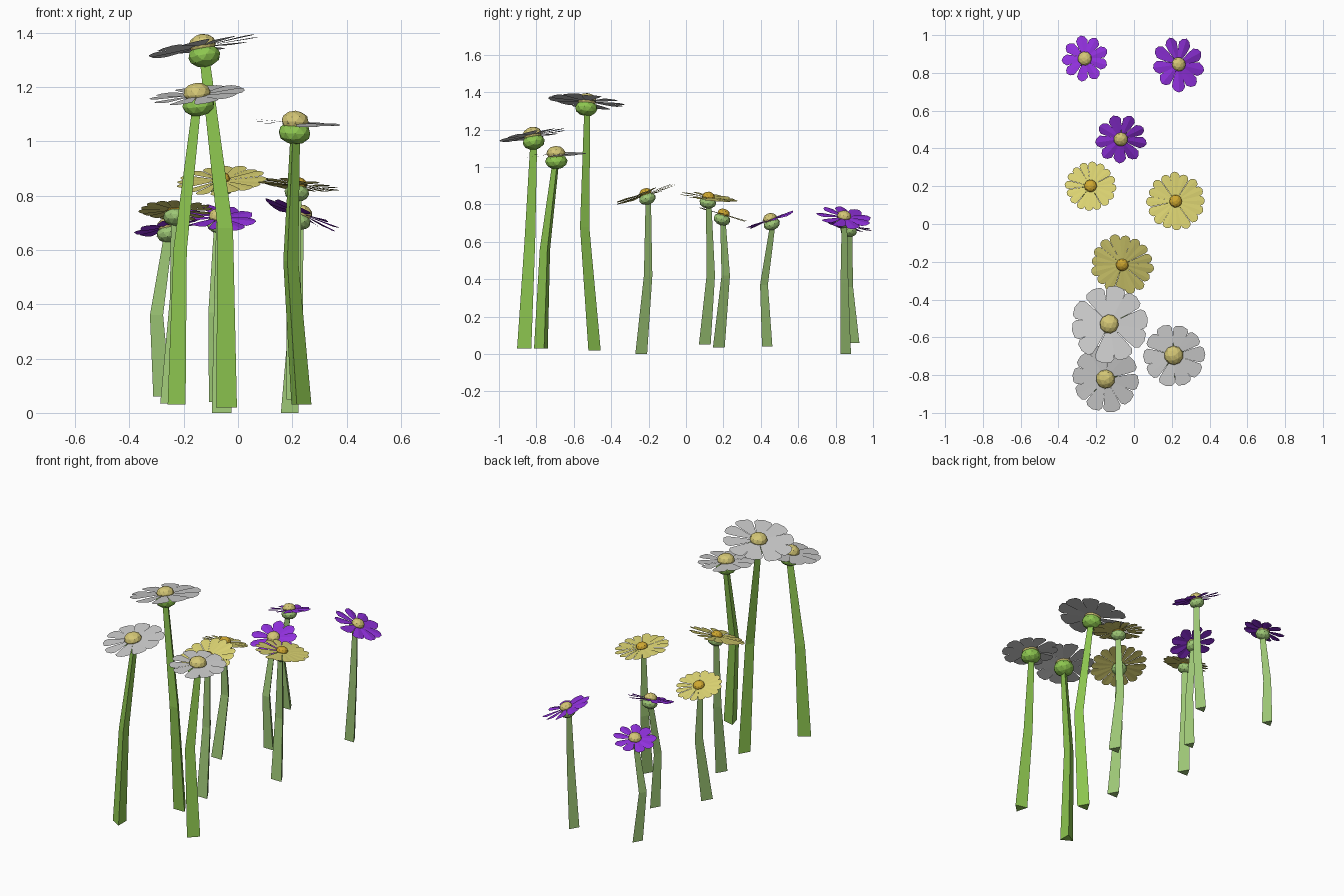
import bpy, bmesh, math, random
from mathutils import Vector, Matrix

if "Cube" in bpy.data.objects:
    bpy.data.objects.remove(bpy.data.objects["Cube"])

random.seed(4)


def material(name, rgb):
    m = bpy.data.materials.new(name)
    m.diffuse_color = (*rgb, 1)
    m.use_nodes = True
    m.node_tree.nodes["Principled BSDF"].inputs["Base Color"].default_value = m.diffuse_color
    return m


GREEN = material("stem_green", (0.27, 0.57, 0.08))
PALE_GREEN = material("pale_stem_green", (0.34, 0.57, 0.18))
TAN = material("centre_tan", (0.66, 0.57, 0.18))
GOLD = material("centre_gold", (0.64, 0.40, 0.03))
YELLOW = material("petal_yellow", (0.72, 0.66, 0.17))
PURPLE = material("petal_purple", (0.28, 0.03, 0.72))


def finish(name, bm, mat, matrix=None):
    bmesh.ops.recalc_face_normals(bm, faces=bm.faces)
    me = bpy.data.meshes.new(name)
    bm.to_mesh(me)
    bm.free()
    ob = bpy.data.objects.new(name, me)
    bpy.context.collection.objects.link(ob)
    if matrix:
        ob.matrix_world = matrix
    if mat:
        me.materials.append(mat)


# Triangular, tapering stem through three points
def stem(name, points, radii, turn, mat):
    bm = bmesh.new()
    rings = []
    for p, r in zip(points, radii):
        rings.append([bm.verts.new((p[0] + r * math.cos(a), p[1] + r * math.sin(a), p[2]))
                      for a in (math.radians(turn + 120 * i) for i in range(3))])
    for lo, hi in zip(rings, rings[1:]):
        for i in range(3):
            j = (i + 1) % 3
            bm.faces.new((lo[i], lo[j], hi[j], hi[i]))
    bm.faces.new(rings[0])
    bm.faces.new(rings[-1])
    finish(name, bm, mat)


# Faceted flattened ball used for the centre and the green cup
def ball(name, radius, height, offset, mat, frame):
    bm = bmesh.new()
    bmesh.ops.create_icosphere(bm, subdivisions=2, radius=radius)
    bmesh.ops.scale(bm, vec=(1, 1, height / radius), verts=bm.verts)
    bmesh.ops.translate(bm, vec=(0, 0, offset), verts=bm.verts)
    finish(name, bm, mat, frame)


# Ring of thin petals; profile = (radius, share of the half angle)
def petals(name, count, radius, profile, tip, fold, twist, mat, frame):
    bm = bmesh.new()
    half = math.pi / count
    for k in range(count):
        base = 2 * half * k + random.uniform(-0.08, 0.08) * half
        scale = radius * random.uniform(0.97, 1.02)
        lift = random.uniform(-0.025, 0.025)

        def point(r, share):
            a = base + half * share
            d = r * scale
            z = d * lift + d * half * share * twist - d * abs(share) * fold
            return bm.verts.new((d * math.cos(a), d * math.sin(a), z))

        rows = [[point(r, -s), point(r * (1 + (tip - 1) * (r > 0.9)), 0), point(r, s)]
                for r, s in profile]
        for a, b in zip(rows, rows[1:]):
            bm.faces.new((a[0], b[0], b[1], a[1]))
            bm.faces.new((a[1], b[1], b[2], a[2]))
    finish(name, bm, mat, frame)


# kind: petal count, profile, tip, fold, twist, petal / centre / stem materials,
#       centre radius, cup radius, stem radii
KINDS = {
    "grey": (10, [(0.1, 1), (0.6, 1), (0.88, 0.93), (0.97, 0.65)], 1.03, 0.0, 0.06,
             None, TAN, GREEN, 0.051, 0.06, (0.044, 0.033, 0.021)),
    "yellow": (16, [(0.1, 1), (0.84, 1), (0.93, 0.8), (0.98, 0.4)], 1.02, 0.01, 0.06,
               YELLOW, GOLD, PALE_GREEN, 0.034, 0.046, (0.042, 0.03, 0.019)),
    "purple": (9, [(0.1, 1), (0.55, 1), (0.83, 0.85), (0.95, 0.45)], 1.06, 0.05, 0.12,
               PURPLE, TAN, PALE_GREEN, 0.038, 0.045, (0.037, 0.028, 0.019)),
}

# kind, head, head tilt (x, y), petal radius, stem base, stem bend, stem turn
FLOWERS = [
    ("grey", (-0.13, -0.53, 1.35), (-0.17, 0.09), 0.208, (-0.042, -0.50, 0.02), (-0.047, -0.55, 0.68), 90),
    ("grey", (-0.15, -0.82, 1.17), (-0.11, -0.17), 0.18, (-0.215, -0.865, 0.03), (-0.205, -0.835, 0.60), 180),
    ("grey", (0.21, -0.695, 1.067), (0.05, -0.05), 0.165, (0.228, -0.77, 0.03), (0.19, -0.75, 0.56), 15),
    ("yellow", (-0.062, -0.215, 0.857), (-0.08, -0.33), 0.168, (-0.06, -0.25, 0.0), (-0.062, -0.21, 0.42), 90),
    ("yellow", (0.22, 0.12, 0.838), (0.12, 0.13), 0.155, (0.215, 0.09, 0.05), (0.205, 0.125, 0.42), 90),
    ("yellow", (-0.23, 0.20, 0.747), (0.0, 0.30), 0.136, (-0.25, 0.165, 0.035), (-0.225, 0.205, 0.42), 90),
    ("purple", (-0.07, 0.45, 0.72), (0.05, -0.36), 0.138, (-0.075, 0.425, 0.04), (-0.085, 0.41, 0.37), 90),
    ("purple", (0.235, 0.845, 0.733), (0.42, 0.13), 0.148, (0.19, 0.845, 0.0), (0.215, 0.84, 0.38), 90),
    ("purple", (-0.26, 0.875, 0.685), (-0.17, 0.20), 0.126, (-0.28, 0.89, 0.06), (-0.30, 0.865, 0.36), 90),
]

for n, (kind, head, tilt, radius, base, bend, turn) in enumerate(FLOWERS, 1):
    count, profile, tip, fold, twist, petal, centre, green, r_centre, r_cup, radii = KINDS[kind]
    axis = Vector((tilt[0], tilt[1], 1)).normalized()
    spin = Matrix.Rotation(random.uniform(0, 6), 4, 'Z')
    frame = (Matrix.Translation(head)
             @ Vector((0, 0, 1)).rotation_difference(axis).to_matrix().to_4x4() @ spin)
    top = Vector(head) - axis * r_cup * 0.6
    stem(f"{kind}_stem_{n}", (base, bend, top), radii, turn, green)
    ball(f"{kind}_cup_{n}", r_cup, r_cup * 0.72, -r_cup * 0.6, green, frame)
    ball(f"{kind}_centre_{n}", r_centre, r_centre * 0.75, r_centre * 0.15, centre, frame)
    petals(f"{kind}_petals_{n}", count, radius, profile, tip, fold, twist, petal, frame)
